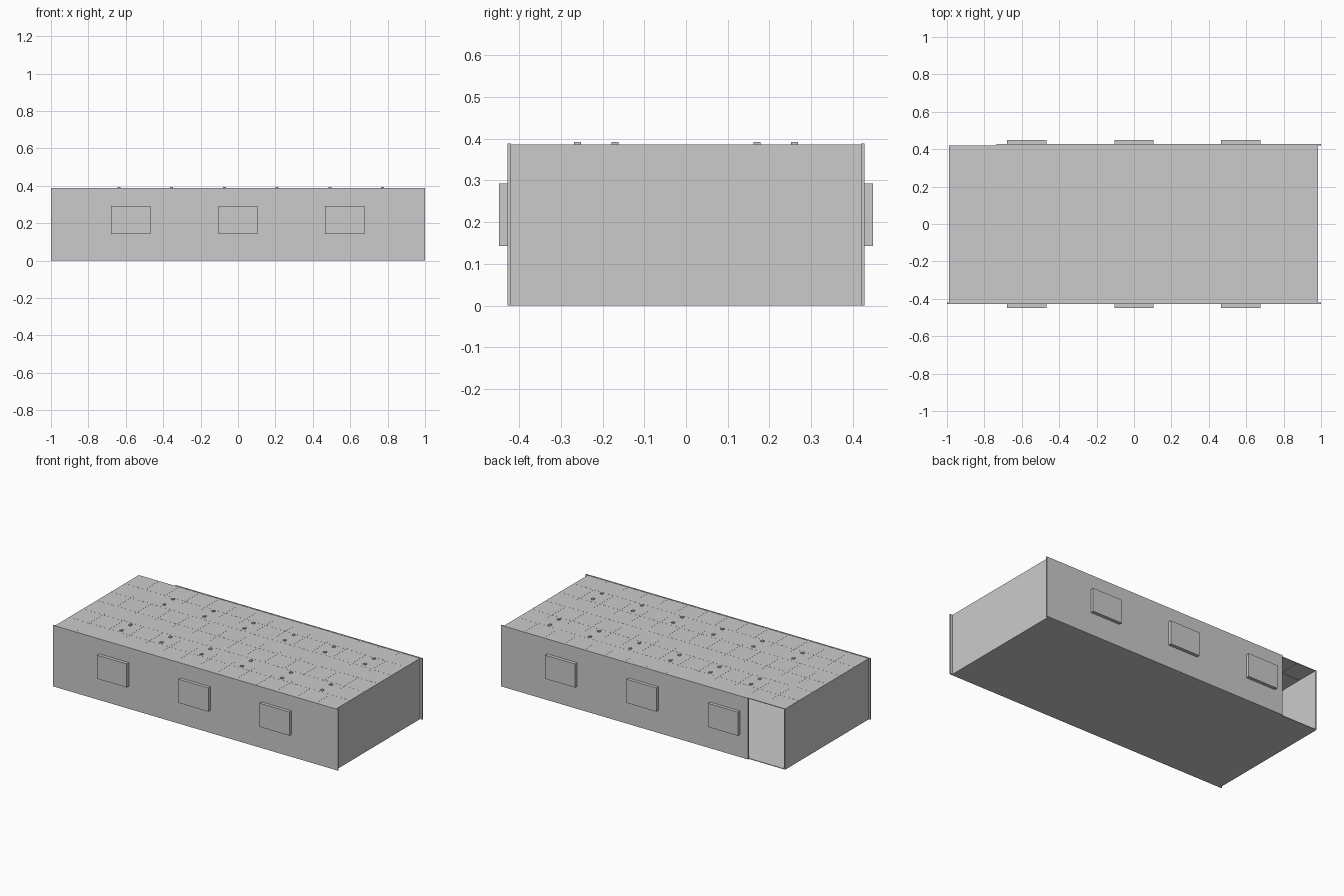
import bpy, bmesh
from mathutils import Matrix, Vector

if "Cube" in bpy.data.objects:
    bpy.data.objects.remove(bpy.data.objects["Cube"])

H = 0.388              # wall height
X0, X1 = -0.99, 0.985  # outer faces of the end walls
Y = 0.427              # outer face of the long walls
T = 0.008              # wall thickness


def boxes(name, spans):
    """One object from a list of (x0, x1, y0, y1, z0, z1) boxes."""
    bm = bmesh.new()
    for x0, x1, y0, y1, z0, z1 in spans:
        m = Matrix.Translation(((x0 + x1) / 2, (y0 + y1) / 2, (z0 + z1) / 2))
        m = m @ Matrix.Diagonal((x1 - x0, y1 - y0, z1 - z0, 1))
        bmesh.ops.create_cube(bm, size=1, matrix=m)
    me = bpy.data.meshes.new(name)
    bm.to_mesh(me)
    bm.free()
    ob = bpy.data.objects.new(name, me)
    bpy.context.collection.objects.link(ob)
    return ob


# Floor and end walls
yi = Y - T
boxes("floor", [(X0, X1, -yi, yi, 0, 0.004)])
boxes("left_wall", [(X0, X0 + T, -yi, yi, 0.004, H - 0.002)])
boxes("right_wall", [(X1 - T, X1, -yi, yi, 0.004, H - 0.002)])

# Long walls; the back one stops short to leave the doorway
boxes("front_wall", [(-1, 1, -Y, -yi, 0, H)])
boxes("back_wall", [(-0.735, 1, yi, Y, 0, H)])

# Window boxes standing out from both long walls
for side, s in (("front", -1), ("back", 1)):
    y0, y1 = sorted((s * (yi - 0.001), s * 0.448))
    for i, cx in enumerate((-0.573, 0, 0.571)):
        boxes(f"{side}_window_{i + 1}",
              [(cx - 0.105, cx + 0.105, y0, y1, 0.143, 0.293)])

# Ceiling sheet with a 14 x 6 grid of thin bars
NX, NY = 14, 6
dx, dy = (X1 - X0) / NX, 2 * yi / NY
top = H - 0.002
boxes("ceiling", [(X0, X1, -yi, yi, top - 0.004, top)])
bar = 0.002
bars = []
for i in range(1, NX):
    x = X0 + i * dx
    bars.append((x - bar, x + bar, -yi, yi, top - 0.006, top + 0.0004))
for j in range(1, NY):
    y = -yi + j * dy
    bars.append((X0, X1, y - bar, y + bar, top - 0.006, top + 0.0004))
boxes("ceiling_grid", bars)

# Ceiling lights: flush panel below, two small fixings above
panels, fixings = [], []
for k in range(6):
    x = X0 + (2.5 + 2 * k) * dx
    for s in (-1, 1):
        y = s * 1.5 * dy
        panels.append((x - dx * 0.45, x + dx * 0.45, y - dy * 0.45, y + dy * 0.45,
                       top - 0.006, top - 0.003))
        for c in (s * 0.17, s * 0.26):
            fixings.append((x - 0.008, x + 0.008, c - 0.008, c + 0.008,
                            top - 0.001, 0.392))
boxes("light_panels", panels)
boxes("light_fixings", fixings)
